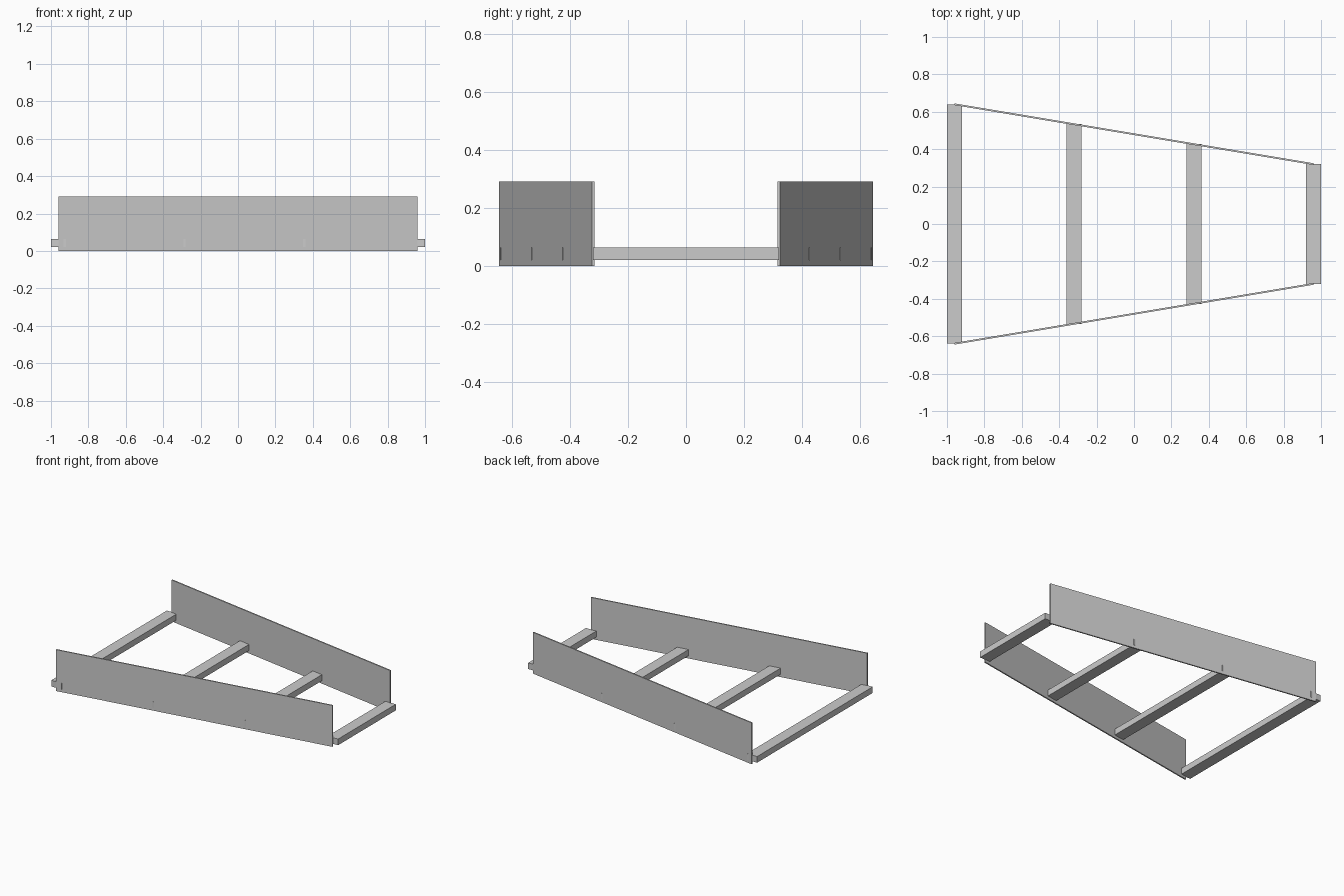
import bpy, math

if "Cube" in bpy.data.objects:
    bpy.data.objects.remove(bpy.data.objects["Cube"])

X_END = 0.96          # panel ends / outer rung centres
Y_WIDE, Y_NARROW = 0.64, 0.32


def box(name, size, loc, rot_z=0.0):
    bpy.ops.mesh.primitive_cube_add(size=1, location=loc)
    ob = bpy.context.object
    ob.name = name
    ob.scale = size
    bpy.ops.object.transform_apply(location=False, rotation=False, scale=True)
    ob.rotation_euler[2] = rot_z
    return ob


# Thin side panels converging toward +x
run, drop = 2 * X_END, Y_WIDE - Y_NARROW
length = math.hypot(run, drop)
angle = math.atan2(drop, run)
for label, s in (("front", -1), ("back", 1)):
    box(f"side_panel_{label}", (length, 0.009, 0.29),
        (0, s * (Y_WIDE + Y_NARROW) / 2, 0.145), -s * angle)

# Four cross rungs spanning the panels
for i in range(4):
    t = i / 3
    half = Y_WIDE + (Y_NARROW - Y_WIDE) * t
    box(f"cross_rung_{i + 1}", (0.08, 2 * half, 0.043),
        (-X_END + run * t, 0, 0.0415))
